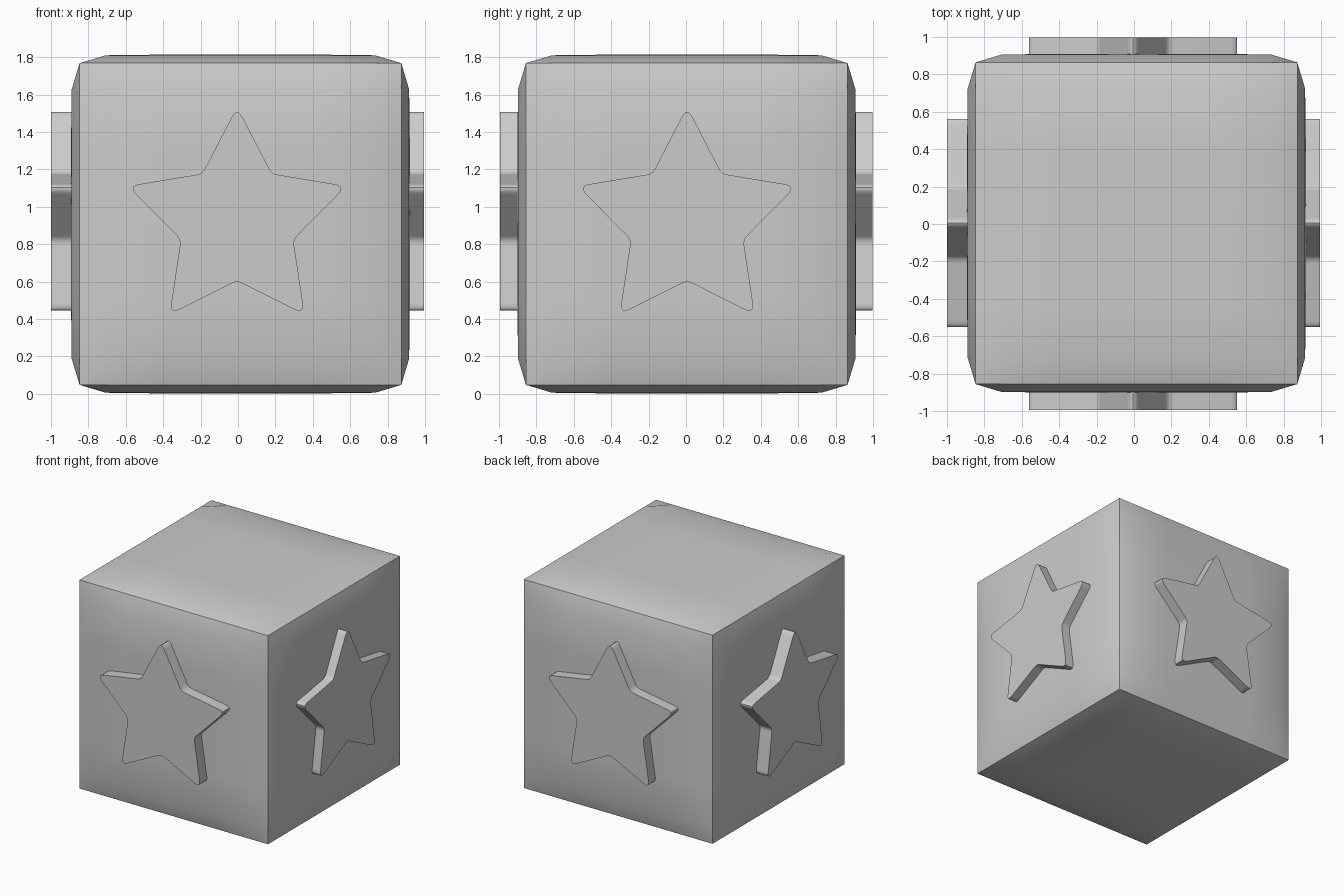
import bpy, bmesh, math
from mathutils import Matrix, Vector

if "Cube" in bpy.data.objects:
    bpy.data.objects.remove(bpy.data.objects["Cube"])

CENTRE = Vector((0.013, 0.004, 0.908))


def make_object(name, bm):
    mesh = bpy.data.meshes.new(name)
    bmesh.ops.recalc_face_normals(bm, faces=bm.faces)
    bm.to_mesh(mesh)
    bm.free()
    ob = bpy.data.objects.new(name, mesh)
    bpy.context.collection.objects.link(ob)
    bpy.ops.object.select_all(action='DESELECT')
    ob.select_set(True)
    bpy.context.view_layer.objects.active = ob
    bpy.ops.object.shade_smooth_by_angle(angle=math.radians(30))
    return ob


# Block: six slightly pillowed faces meeting at crisp edges
def block():
    steps = (-0.86, -0.72, -0.4, 0.4, 0.72, 0.86)
    n = len(steps)
    turns = [Matrix.Rotation(i * math.pi / 2, 3, 'Z') for i in range(4)]
    turns += [Matrix.Rotation(s * math.pi / 2, 3, 'X') for s in (1, -1)]
    bm = bmesh.new()
    for turn in turns:
        grid = []
        for u in steps:
            for v in steps:
                m = max(abs(u), abs(v))
                depth = 0.86 if m > 0.8 else 0.902 if m > 0.5 else 0.906
                grid.append(bm.verts.new(CENTRE + turn @ Vector((u, -depth, v))))
        for i in range(n - 1):
            for j in range(n - 1):
                a = i * n + j
                bm.faces.new([grid[k] for k in (a, a + n, a + n + 1, a + 1)])
    bmesh.ops.remove_doubles(bm, verts=bm.verts, dist=0.001)
    return make_object("block", bm)


# Five-pointed outline with rounded tips and inner corners
def star_outline(outer=0.614, inner=0.316, segments=6):
    corners = []
    for i in range(10):
        r, a = (inner if i % 2 else outer), math.pi / 2 + i * math.pi / 5
        corners.append(Vector((r * math.cos(a), r * math.sin(a))))
    points = []
    for i, c in enumerate(corners):
        cut = 0.03 if i % 2 else 0.065
        p = c + (corners[i - 1] - c).normalized() * cut
        q = c + (corners[(i + 1) % 10] - c).normalized() * cut
        for k in range(segments + 1):
            t = k / segments
            points.append(p * (1 - t) ** 2 + c * 2 * t * (1 - t) + q * t * t)
    return points


# Raised star on one side of the block
def star(name, angle, offset, front):
    turn = Matrix.Rotation(angle, 3, 'Z')
    bm = bmesh.new()
    verts = [bm.verts.new(turn @ Vector((p.x, -0.86, p.y)) + offset)
             for p in star_outline()]
    face = bm.faces.new(verts)
    ext = bmesh.ops.extrude_face_region(bm, geom=[face])
    moved = [g for g in ext["geom"] if isinstance(g, bmesh.types.BMVert)]
    bmesh.ops.translate(bm, verts=moved,
                        vec=turn @ Vector((0, -(front - 0.86), 0)))
    return make_object(name, bm)


block()
for i, (side, front) in enumerate((("front", 0.995), ("right", 0.995),
                                   ("back", 0.998), ("left", 1.0))):
    shift = Vector((-0.005, 0, 0.921)) if i % 2 == 0 else Vector((0, 0.006, 0.921))
    star(side + "_star", i * math.pi / 2, shift, front)
